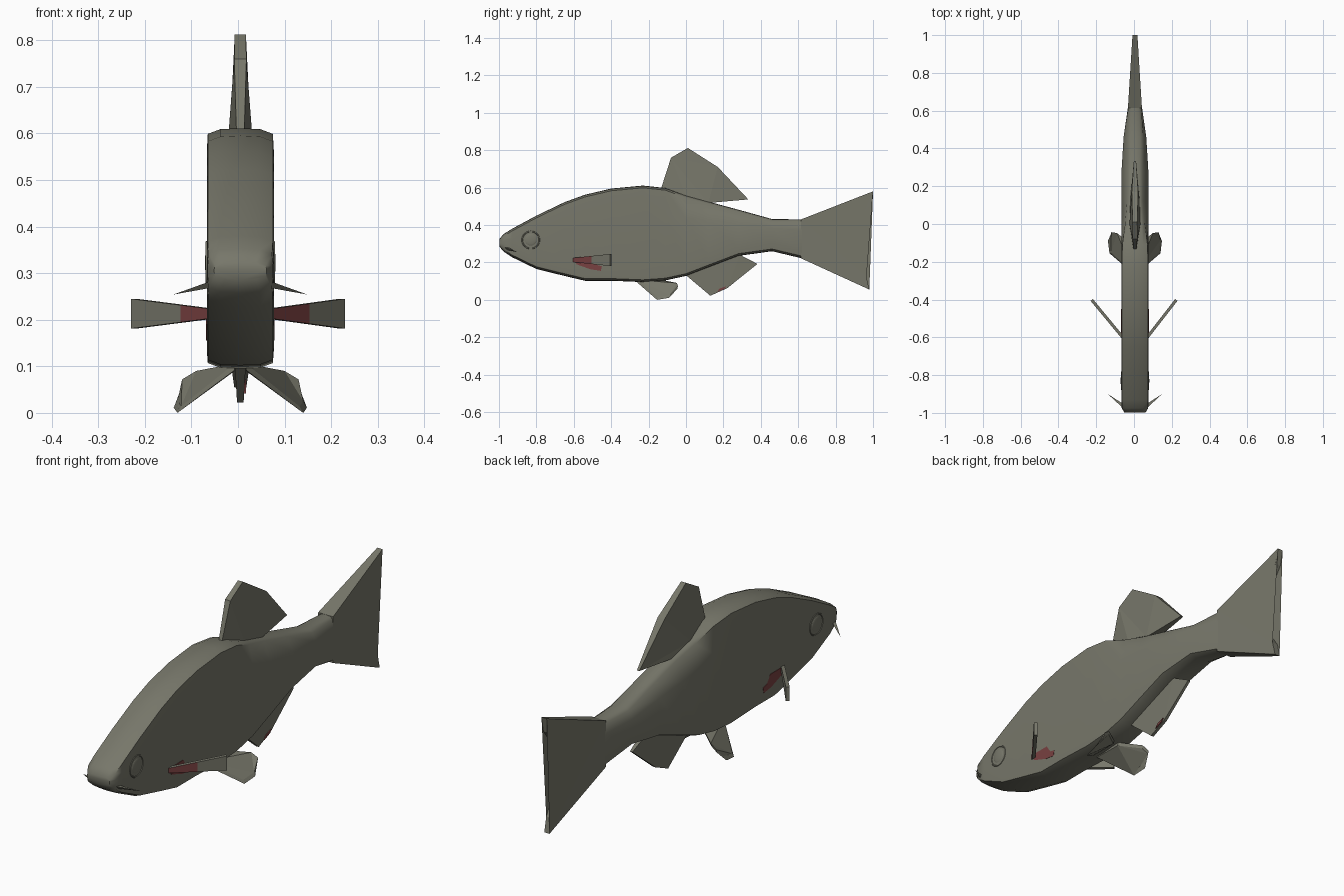
import bpy, bmesh, math
from mathutils import Vector

if "Cube" in bpy.data.objects:
    bpy.data.objects.remove(bpy.data.objects["Cube"])

CX = 0.005  # body centre line


def material(name, rgb):
    m = bpy.data.materials.new(name)
    m.diffuse_color = (*rgb, 1)
    m.use_nodes = True
    m.node_tree.nodes["Principled BSDF"].inputs["Base Color"].default_value = m.diffuse_color
    return m


OLIVE = material("olive_grey", (0.185, 0.185, 0.145))
RED = material("dull_red", (0.19, 0.052, 0.052))


def finish(name, bm, mats=(OLIVE,), smooth=None):
    bmesh.ops.recalc_face_normals(bm, faces=bm.faces)
    me = bpy.data.meshes.new(name)
    bm.to_mesh(me)
    bm.free()
    for m in mats:
        me.materials.append(m)
    ob = bpy.data.objects.new(name, me)
    bpy.context.collection.objects.link(ob)
    if smooth:
        bpy.ops.object.select_all(action='DESELECT')
        ob.select_set(True)
        bpy.context.view_layer.objects.active = ob
        bpy.ops.object.shade_smooth_by_angle(angle=math.radians(smooth))
    return ob


def solid(name, side_a, side_b, mats=(OLIVE,)):
    """Closed plate between two matching outlines."""
    bm = bmesh.new()
    a = [bm.verts.new(p) for p in side_a]
    b = [bm.verts.new(p) for p in side_b]
    n = len(a)
    caps = [bm.faces.new(a), bm.faces.new(b[::-1])]
    for i in range(n):
        j = (i + 1) % n
        bm.faces.new((a[j], a[i], b[i], b[j]))
    bmesh.ops.triangulate(bm, faces=caps, ngon_method='EAR_CLIP')
    return finish(name, bm, mats)


def upright_fin(name, pts):
    """Centre-line fin from (y, z, half thickness) points."""
    return solid(name, [(CX + t, y, z) for y, z, t in pts],
                 [(CX - t, y, z) for y, z, t in pts])


# Body: lofted slab, stations are (y, top, bottom, half width, back width factor)
stations = [
    (-0.998, 0.325, 0.285, 0.056, 1.0), (-0.975, 0.352, 0.258, 0.070, 1.0),
    (-0.93, 0.380, 0.228, 0.072, 1.0), (-0.80, 0.450, 0.165, 0.072, 1.0),
    (-0.65, 0.522, 0.128, 0.072, 1.0), (-0.54, 0.562, 0.102, 0.072, 1.0),
    (-0.40, 0.595, 0.102, 0.072, 1.0), (-0.23, 0.611, 0.095, 0.072, 1.0),
    (-0.11, 0.598, 0.104, 0.072, 0.95), (0.00, 0.558, 0.128, 0.072, 0.75),
    (0.12, 0.525, 0.174, 0.072, 0.60), (0.28, 0.482, 0.235, 0.071, 0.60),
    (0.46, 0.432, 0.260, 0.060, 0.75), (0.62, 0.430, 0.222, 0.037, 0.95)]
bm = bmesh.new()
rings = []
for y, top, bot, w, tf in stations:
    h = top - bot
    e, s = min(0.012, h * 0.2), min(0.05, h * 0.4) if tf == 1 else h * 0.28
    half = [(w * tf * 0.6, top - 0.002), (w * tf * 0.97, top - e), (w, top - s),
            (w, bot + min(0.04, h * 0.4)), (w * 0.97, bot + e), (w * 0.6, bot + 0.002)]
    sec = [(0, top)] + half + [(0, bot)] + [(-x, z) for x, z in half[::-1]]
    rings.append([bm.verts.new((CX + x, y, z)) for x, z in sec])
for r0, r1 in zip(rings, rings[1:]):
    for i in range(len(r0)):
        j = (i + 1) % len(r0)
        bm.faces.new((r0[i], r0[j], r1[j], r1[i]))
bm.faces.new(rings[0])
bm.faces.new(rings[-1][::-1])
finish("body", bm, smooth=50)

# Forked tail, dorsal fin and anal fin
upright_fin("tail_fin", [(0.615, 0.430, 0.037), (1.0, 0.58, 0.013), (0.985, 0.51, 0.014),
                         (0.83, 0.31, 0.022), (0.965, 0.12, 0.014), (0.98, 0.055, 0.013),
                         (0.615, 0.222, 0.037)])
upright_fin("dorsal_fin", [(-0.135, 0.59, 0.008), (-0.08, 0.76, 0.013), (0.01, 0.812, 0.012),
                           (0.17, 0.71, 0.017), (0.333, 0.537, 0.006), (0.12, 0.518, 0.025),
                           (0.0, 0.55, 0.029)])
upright_fin("anal_fin", [(-0.01, 0.14, 0.014), (0.13, 0.022, 0.007), (0.22, 0.062, 0.007),
                         (0.382, 0.192, 0.006), (0.29, 0.24, 0.014)])
solid("anal_fin_spot", *[[(CX + x, y, z) for y, z in
      [(0.165, 0.042), (0.205, 0.058), (0.215, 0.072), (0.18, 0.06)]]
      for x in (0.006, 0.012)], mats=(RED,))

for s, side in ((1, "right"), (-1, "left")):
    # Pelvic fin
    lower = [(0.012, -0.26, 0.092), (0.135, -0.155, 0.0), (0.143, -0.09, 0.011),
             (0.125, -0.047, 0.058), (0.095, -0.052, 0.076), (0.012, -0.12, 0.09)]
    solid("pelvic_fin_" + side, [(CX + s * x, y, z) for x, y, z in lower],
          [(CX + s * (x - 0.008 if i in (1, 2) else x), y + 0.004, z + 0.014)
           for i, (x, y, z) in enumerate(lower)])

    # Pectoral fin: flaring paddle, front face red near the root
    root = Vector((CX + s * 0.065, -0.60, 0.213))
    tip = Vector((s * 0.224, -0.402, 0.213))
    off = Vector((s * 0.006, -0.005, 0))
    split = 0.5 if s > 0 else 0.35
    bm = bmesh.new()
    rows = []
    for t in (0, split, 1):
        c, h = root.lerp(tip, t), Vector((0, 0, 0.011 + 0.021 * t))
        rows.append([bm.verts.new(p) for p in
                     (c + off + h, c + off - h, c - off - h, c - off + h)])
    for k in range(2):
        for i in range(4):
            j = (i + 1) % 4
            f = bm.faces.new((rows[k][i], rows[k][j], rows[k + 1][j], rows[k + 1][i]))
            f.material_index = int(k == 0 and i == 0)
    bm.faces.new(rows[0])
    bm.faces.new(rows[-1][::-1])
    finish("pectoral_fin_" + side, bm, (OLIVE, RED))

    # Red patch behind the pectoral root
    patch = [(-0.60, 0.222), (-0.585, 0.19), (-0.54, 0.178), (-0.51, 0.163),
             (-0.455, 0.155), (-0.45, 0.18), (-0.49, 0.19), (-0.50, 0.222)]
    solid("pectoral_patch_" + side, *[[(CX + s * x, y, z) for y, z in patch]
          for x in (0.070, 0.0735)], mats=(RED,))

    # Eye: low dome inside a thin ring
    bm = bmesh.new()
    bmesh.ops.create_uvsphere(bm, u_segments=20, v_segments=12, radius=1)
    for v in bm.verts:
        x, y, z = v.co
        v.co = (CX + s * 0.070 + z * 0.006, -0.83 + x * 0.034, 0.322 + y * 0.034)
    finish("eye_" + side, bm, smooth=40)
    bpy.ops.mesh.primitive_torus_add(location=(CX + s * 0.071, -0.83, 0.32),
                                     rotation=(0, math.pi / 2, 0), major_segments=24,
                                     minor_segments=6, major_radius=0.046, minor_radius=0.004)
    ring = bpy.context.object
    ring.name = "eye_ring_" + side
    ring.data.materials.append(OLIVE)
    bpy.ops.object.shade_smooth_by_angle(angle=math.radians(40))

    # Barbel: thin spike at the mouth corner
    base = [(0.066, -0.972, 0.282), (0.066, -0.95, 0.280), (0.066, -0.960, 0.268)]
    bm = bmesh.new()
    vs = [bm.verts.new((CX + s * x, y, z)) for x, y, z in base]
    end = bm.verts.new((CX + s * 0.144, -0.90, 0.254))
    bm.faces.new(vs)
    for i in range(3):
        bm.faces.new((vs[i], vs[(i + 1) % 3], end))
    finish("barbel_" + side, bm)
